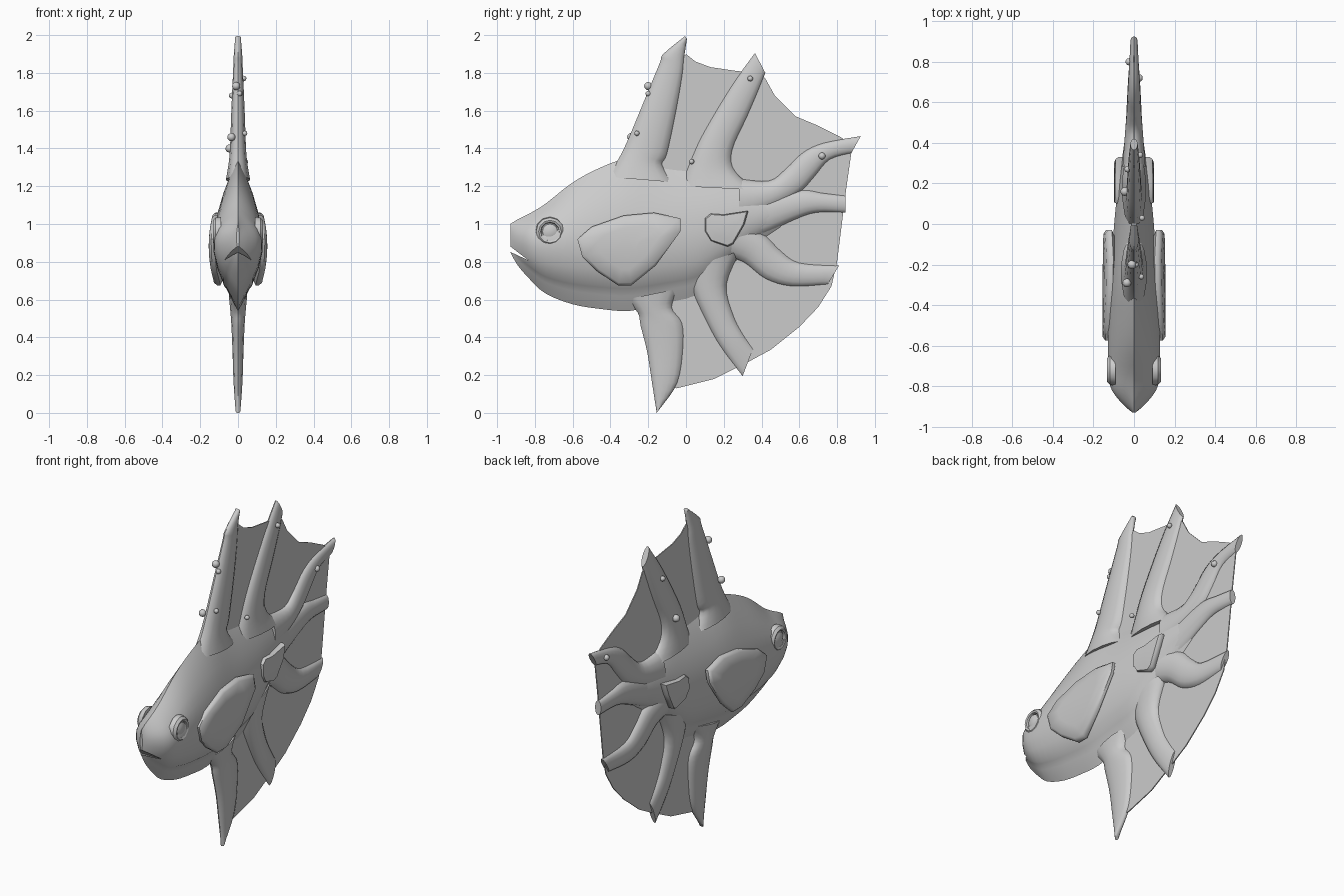
import bpy, bmesh, math
from mathutils import Vector

grey = bpy.data.materials.new("stone grey")
grey.diffuse_color = (0.6, 0.6, 0.6, 1)


def finish(name, bm, angle=40):
    bmesh.ops.recalc_face_normals(bm, faces=bm.faces)
    me = bpy.data.meshes.new(name)
    bm.to_mesh(me)
    bm.free()
    ob = bpy.data.objects.new(name, me)
    bpy.context.collection.objects.link(ob)
    me.materials.append(grey)
    shade(ob, angle)
    return ob


def shade(ob, angle):
    bpy.ops.object.select_all(action='DESELECT')
    ob.select_set(True)
    bpy.context.view_layer.objects.active = ob
    bpy.ops.object.shade_smooth_by_angle(angle=math.radians(angle))


def smooth_rows(rows, steps=4):
    """Catmull-Rom interpolation between rows of numbers."""
    rows = [Vector(r) for r in rows]
    out = []
    for i in range(len(rows) - 1):
        a, b, c, d = (rows[max(i - 1, 0)], rows[i], rows[i + 1],
                      rows[min(i + 2, len(rows) - 1)])
        for s in range(steps):
            t = s / steps
            out.append(0.5 * (2 * b + (c - a) * t + (2 * a - 5 * b + 4 * c - d) * t ** 2
                              + (3 * b - a - 3 * c + d) * t ** 3))
    return out + [rows[-1]]


def loft(name, rings, angle=40):
    bm = bmesh.new()
    vs = [[bm.verts.new(p) for p in ring] for ring in rings]
    n = len(vs[0])
    for a, b in zip(vs, vs[1:]):
        for i in range(n):
            bm.faces.new((a[i], a[(i + 1) % n], b[(i + 1) % n], b[i]))
    bm.faces.new(vs[0])
    bm.faces.new(vs[-1])
    return finish(name, bm, angle)


# body: y, bottom, widest height, top, half width
stations = [
    (-0.93, 0.85, 0.93, 1.00, 0.008), (-0.89, 0.78, 0.92, 1.025, 0.055),
    (-0.82, 0.70, 0.91, 1.06, 0.112), (-0.74, 0.63, 0.90, 1.11, 0.130),
    (-0.60, 0.575, 0.90, 1.22, 0.133), (-0.45, 0.55, 0.90, 1.30, 0.130),
    (-0.30, 0.54, 0.90, 1.345, 0.122), (-0.12, 0.575, 0.91, 1.30, 0.110),
    (0.06, 0.62, 0.93, 1.28, 0.095), (0.20, 0.74, 0.97, 1.265, 0.078),
    (0.34, 0.87, 1.03, 1.22, 0.058), (0.50, 0.98, 1.07, 1.16, 0.035)]
# section heights, with a small ledge along the belly
levels = [(-1, 0.0), (-0.9, 0.9), (-0.78, 0.9), (-0.67, 0.92), (-0.64, 1), (-0.4, 1),
          (-0.15, 1), (0.15, 1), (0.4, 1), (0.6, 1), (0.8, 1), (0.93, 1), (1, 0)]
rings = []
for y, lo, mid, hi, w in smooth_rows(stations, 3):
    side = []
    for t, k in levels:
        z = mid + t * ((hi - mid) if t > 0 else (mid - lo))
        side.append((w * k * (1 - abs(t) ** 1.9), y, z))
    rings.append(side + [(-x, yy, z) for x, yy, z in side[-2:0:-1]])
body = loft("body", rings, 30)

# mouth slit
cut = loft("mouth_cutter", [[(x, -1.0, 0.935), (x, -0.835, 0.808), (x, -1.0, 0.885)]
                            for x in (-0.3, 0.3)])
mod = body.modifiers.new("mouth", 'BOOLEAN')
mod.operation = 'DIFFERENCE'
mod.object = cut
bpy.context.view_layer.objects.active = body
bpy.ops.object.modifier_apply(modifier="mouth")
bpy.data.objects.remove(cut)
shade(body, 30)


# spines: each row is one edge point (y, z), the opposite edge point, half thickness
def spine(name, rows):
    rings = []
    for y1, z1, y2, z2, h in smooth_rows(rows):
        ring = []
        for i in range(14):
            a = math.tau * i / 14
            u = (1 - math.cos(a)) / 2
            ring.append((h * math.sin(a), y1 + (y2 - y1) * u, z1 + (z2 - z1) * u))
        rings.append(ring)
    loft(name, rings, 45)


spine("dorsal_spine_front", [
    (-0.42, 1.25, -0.06, 1.22, 0.065), (-0.36, 1.34, -0.125, 1.31, 0.05),
    (-0.31, 1.44, -0.10, 1.37, 0.043), (-0.235, 1.62, -0.055, 1.58, 0.036),
    (-0.14, 1.85, -0.02, 1.78, 0.026), (-0.12, 1.90, -0.01, 1.88, 0.023),
    (-0.005, 1.995, 0.005, 1.98, 0.015)])
spine("dorsal_spine_middle", [
    (-0.03, 1.20, 0.38, 1.18, 0.06), (0.01, 1.30, 0.26, 1.28, 0.045),
    (0.07, 1.44, 0.245, 1.39, 0.038), (0.16, 1.60, 0.325, 1.57, 0.032),
    (0.26, 1.76, 0.385, 1.71, 0.026), (0.365, 1.905, 0.42, 1.80, 0.018)])
spine("tail_spine_top", [
    (0.28, 1.24, 0.28, 1.00, 0.058), (0.44, 1.23, 0.46, 1.08, 0.045),
    (0.53, 1.295, 0.60, 1.165, 0.036), (0.62, 1.38, 0.68, 1.25, 0.032),
    (0.73, 1.43, 0.76, 1.34, 0.026), (0.925, 1.465, 0.875, 1.375, 0.018)])
spine("tail_spine_upper", [
    (0.28, 1.12, 0.28, 0.90, 0.058), (0.44, 1.16, 0.40, 0.94, 0.045),
    (0.62, 1.18, 0.57, 1.02, 0.036), (0.72, 1.165, 0.69, 1.06, 0.03),
    (0.845, 1.15, 0.845, 1.06, 0.02)])
spine("tail_spine_lower", [
    (0.30, 1.02, 0.18, 0.83, 0.06), (0.42, 0.94, 0.30, 0.80, 0.045),
    (0.50, 0.86, 0.42, 0.71, 0.038), (0.60, 0.795, 0.56, 0.67, 0.032),
    (0.81, 0.78, 0.75, 0.68, 0.018)])
spine("anal_spine", [
    (0.0, 0.76, 0.29, 0.86, 0.06), (0.04, 0.63, 0.215, 0.68, 0.045),
    (0.13, 0.44, 0.25, 0.52, 0.034), (0.20, 0.325, 0.30, 0.42, 0.028),
    (0.30, 0.195, 0.355, 0.34, 0.016)])
spine("pelvic_spine", [
    (-0.32, 0.60, -0.03, 0.66, 0.05), (-0.255, 0.53, -0.075, 0.56, 0.042),
    (-0.24, 0.46, -0.02, 0.475, 0.036), (-0.205, 0.32, -0.015, 0.34, 0.03),
    (-0.18, 0.16, -0.045, 0.16, 0.024), (-0.155, 0.0, -0.14, 0.02, 0.013)])

# thin membrane joining the spines
web = [(-0.03, 1.87), (0.0, 1.90), (0.05, 1.86), (0.13, 1.83), (0.27, 1.81), (0.38, 1.80),
       (0.42, 1.77), (0.47, 1.68), (0.58, 1.57), (0.70, 1.52), (0.82, 1.46), (0.88, 1.41),
       (0.85, 1.20), (0.83, 1.04), (0.80, 0.80), (0.77, 0.67), (0.70, 0.56), (0.60, 0.455),
       (0.45, 0.335), (0.33, 0.27), (0.15, 0.18), (-0.05, 0.13), (-0.12, 0.15),
       (-0.12, 0.60), (0.0, 1.0), (-0.2, 1.30)]
loft("membrane", [[(x, y, z) for y, z in web] for x in (-0.003, 0.003)], 20)


# domed side fins
def fin(name, pts, xmid, drop, s):
    cy = sum(p[0] for p in pts) / len(pts)
    cz = sum(p[1] for p in pts) / len(pts)
    half = max(abs(p[1] - cz) for p in pts)
    rings = []
    for scale, dx in ((0.9, -0.045), (1, -0.03), (1, -0.012), (0.93, 0), (0.6, 0), (0.25, 0)):
        rings.append([(s * (xmid + dx - drop * ((z - cz) * scale / half) ** 2),
                       cy + (y - cy) * scale, cz + (z - cz) * scale) for y, z in pts])
    loft(name, rings, 45)


pectoral = [(-0.575, 0.92), (-0.50, 0.985), (-0.33, 1.045), (-0.17, 1.06), (-0.03, 1.03),
            (-0.03, 0.96), (-0.16, 0.78), (-0.29, 0.675), (-0.36, 0.675), (-0.47, 0.75),
            (-0.55, 0.83)]
rear = [(0.10, 1.03), (0.13, 1.055), (0.20, 1.05), (0.33, 1.07), (0.31, 1.0),
        (0.25, 0.895), (0.22, 0.88), (0.13, 0.91), (0.10, 0.96)]
for s, label in ((1, "right"), (-1, "left")):
    fin("pectoral_fin_" + label, pectoral, 0.155, 0.032, s)
    fin("rear_fin_" + label, rear, 0.098, 0.012, s)

    # eye socket ring and eyeball
    rings = []
    for r, x in ((0.078, 0.09), (0.074, 0.118), (0.060, 0.132), (0.050, 0.128),
                 (0.046, 0.112), (0.040, 0.122), (0.022, 0.130)):
        rings.append([(s * x, -0.72 + r * math.cos(math.tau * i / 12),
                       0.96 + r * math.sin(math.tau * i / 12)) for i in range(12)])
    loft("eye_" + label, rings, 35)

# small round barnacles on the spines
spots = [(0.036, -0.26, 1.48, 0.014), (-0.01, -0.20, 1.73, 0.022), (0.008, -0.20, 1.69, 0.015),
         (-0.035, -0.29, 1.46, 0.022), (-0.045, 0.16, 1.40, 0.022), (0.04, 0.03, 1.33, 0.014),
         (0.03, 0.34, 1.77, 0.015), (0.025, 0.72, 1.36, 0.019), (-0.024, 0.80, 1.40, 0.018),
         (-0.032, 0.27, 1.68, 0.016)]
for i, (x, y, z, r) in enumerate(spots):
    bm = bmesh.new()
    bmesh.ops.create_icosphere(bm, subdivisions=2, radius=r)
    bmesh.ops.translate(bm, verts=bm.verts, vec=(x, y, z))
    finish("barnacle_%d" % (i + 1), bm)
